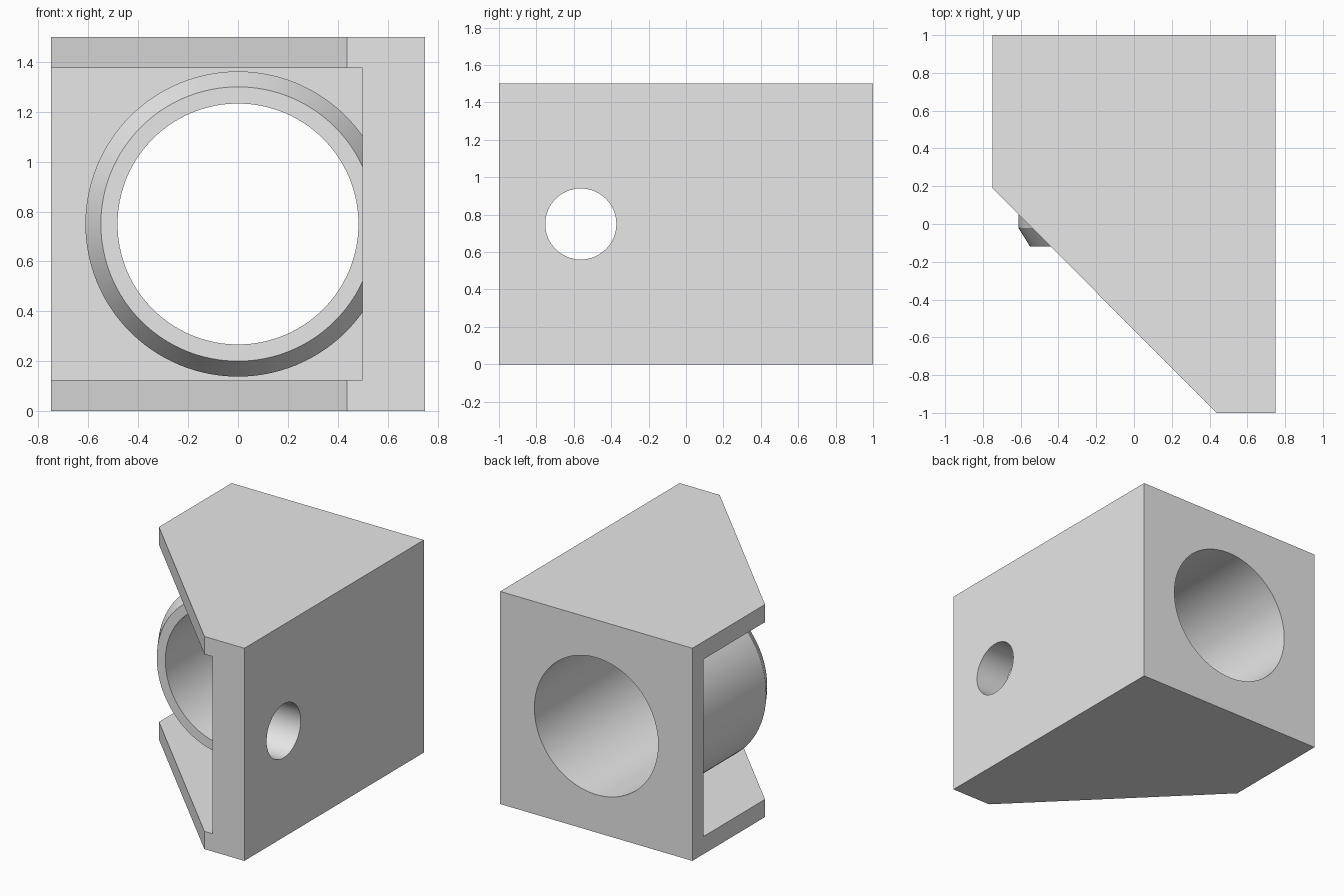
import bpy
import bmesh
import math
from mathutils import Matrix, Vector

if "Cube" in bpy.data.objects:
    bpy.data.objects.remove(bpy.data.objects["Cube"], do_unlink=True)

grey = bpy.data.materials.new("plain grey")
grey.use_nodes = True
grey.diffuse_color = (0.8, 0.8, 0.8, 1)
grey.node_tree.nodes["Principled BSDF"].inputs["Base Color"].default_value = (0.8, 0.8, 0.8, 1)

HEIGHT = 1.5
MID = HEIGHT / 2
WALL = 0.125
SEGMENTS = 128


def add_object(name, bm):
    bmesh.ops.recalc_face_normals(bm, faces=bm.faces)
    mesh = bpy.data.meshes.new(name)
    bm.to_mesh(mesh)
    bm.free()
    mesh.materials.append(grey)
    obj = bpy.data.objects.new(name, mesh)
    bpy.context.collection.objects.link(obj)
    return obj


def prism(name, outline, z0, z1):
    """Extrude an xy outline from z0 to z1."""
    bm = bmesh.new()
    face = bm.faces.new([bm.verts.new((x, y, z0)) for x, y in outline])
    top = bmesh.ops.extrude_face_region(bm, geom=[face])["geom"]
    verts = [v for v in top if isinstance(v, bmesh.types.BMVert)]
    bmesh.ops.translate(bm, verts=verts, vec=(0, 0, z1 - z0))
    return add_object(name, bm)


def turned(name, profile, axis, origin):
    """Solid of stacked rings, given as (distance, radius) along an axis."""
    bm = bmesh.new()
    rings = []
    turn = Vector((0, 0, 1)).rotation_difference(Vector(axis)).to_matrix().to_4x4()
    for d, r in profile:
        rings.append([bm.verts.new((r * math.cos(a), r * math.sin(a), d))
                      for a in (math.tau * i / SEGMENTS for i in range(SEGMENTS))])
    for low, high in zip(rings, rings[1:]):
        for i in range(SEGMENTS):
            j = (i + 1) % SEGMENTS
            bm.faces.new((low[i], low[j], high[j], high[i]))
    bm.faces.new(rings[0])
    bm.faces.new(rings[-1])
    bm.transform(Matrix.Translation(origin) @ turn)
    return add_object(name, bm)


def combine(body, tool, operation):
    """Apply a boolean and discard the tool."""
    mod = body.modifiers.new(tool.name, 'BOOLEAN')
    mod.object = tool
    mod.operation = operation
    mod.solver = 'EXACT'
    bpy.context.view_layer.update()
    graph = bpy.context.evaluated_depsgraph_get()
    mesh = bpy.data.meshes.new_from_object(body.evaluated_get(graph))
    body.modifiers.clear()
    body.data = mesh
    bpy.data.objects.remove(tool, do_unlink=True)


# Block with one large slanted corner
housing = prism("housing", [(-0.75, 1), (-0.75, 0.19), (0.4375, -1), (0.75, -1), (0.75, 1)], 0, HEIGHT)

# Pocket open to the front and the slanted side
pocket = prism("pocket_cutter", [(-1, -1.5), (0.5, -1.5), (0.5, 1 - WALL), (-1, 1 - WALL)],
               WALL, HEIGHT - WALL)
combine(housing, pocket, 'DIFFERENCE')

# Tube with a bevelled lip, joined to the back and side walls
tube = turned("tube", [(-0.12, 0.55), (-0.02, 0.612), (0.94, 0.612)], (0, 1, 0), (0, 0, MID))
combine(housing, tube, 'UNION')

# Main bore and round side window
bore = turned("bore_cutter", [(-0.5, 0.483), (1.5, 0.483)], (0, 1, 0), (0, 0, MID))
combine(housing, bore, 'DIFFERENCE')
window = turned("window_cutter", [(0.4, 0.19), (1, 0.19)], (1, 0, 0), (0, -0.5625, MID))
combine(housing, window, 'DIFFERENCE')

# Smooth the round surfaces, keep every edge crisp
housing.data.materials.clear()
housing.data.materials.append(grey)
for poly in housing.data.polygons:
    poly.material_index = 0
bpy.ops.object.select_all(action='DESELECT')
housing.select_set(True)
bpy.context.view_layer.objects.active = housing
bpy.ops.object.shade_smooth_by_angle(angle=math.radians(20))
